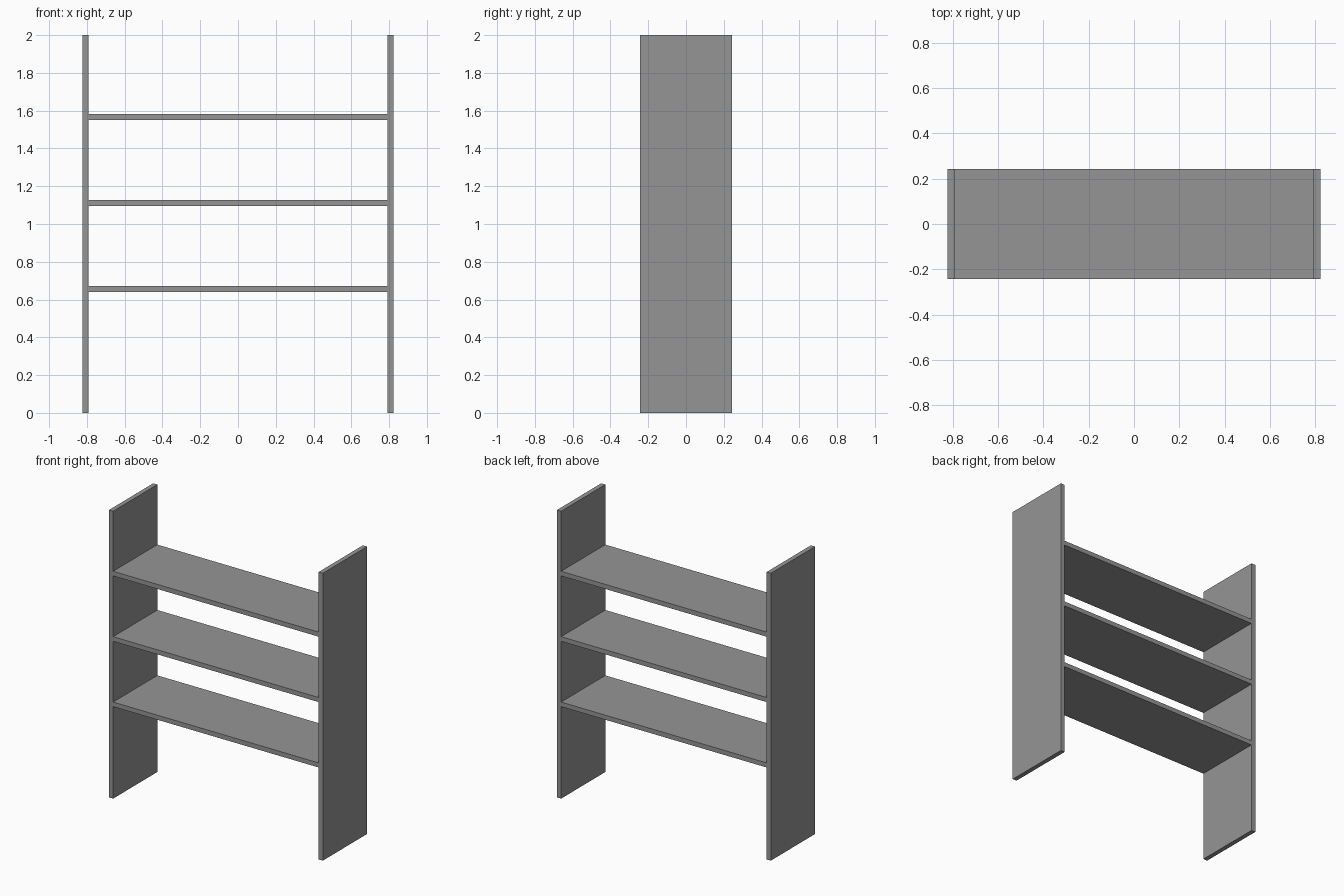
import bpy

if "Cube" in bpy.data.objects:
    bpy.data.objects.remove(bpy.data.objects["Cube"])

HALF_WIDTH = 0.823
HALF_DEPTH = 0.243
HEIGHT = 2.0
THICK = 0.032

grey = bpy.data.materials.new("plain_grey")
grey.diffuse_color = (0.3, 0.3, 0.3, 1.0)
grey.use_nodes = True
grey.node_tree.nodes["Principled BSDF"].inputs["Base Color"].default_value = grey.diffuse_color


def board(name, size, centre):
    """Plain box board with its size applied to the mesh."""
    bpy.ops.mesh.primitive_cube_add(size=1, location=centre)
    ob = bpy.context.object
    ob.name = name
    ob.scale = size
    bpy.ops.object.transform_apply(location=False, rotation=False, scale=True)
    ob.data.materials.append(grey)
    return ob


# Upright side panels
for name, side in (("left_panel", -1), ("right_panel", 1)):
    board(name, (THICK, 2 * HALF_DEPTH, HEIGHT),
          (side * (HALF_WIDTH - THICK / 2), 0, HEIGHT / 2))

# Three evenly spaced shelves between the panels
for i in range(3):
    board(f"shelf_{i + 1}", (2 * (HALF_WIDTH - THICK), 2 * HALF_DEPTH, THICK),
          (0, 0, 0.656 + i * 0.455))
